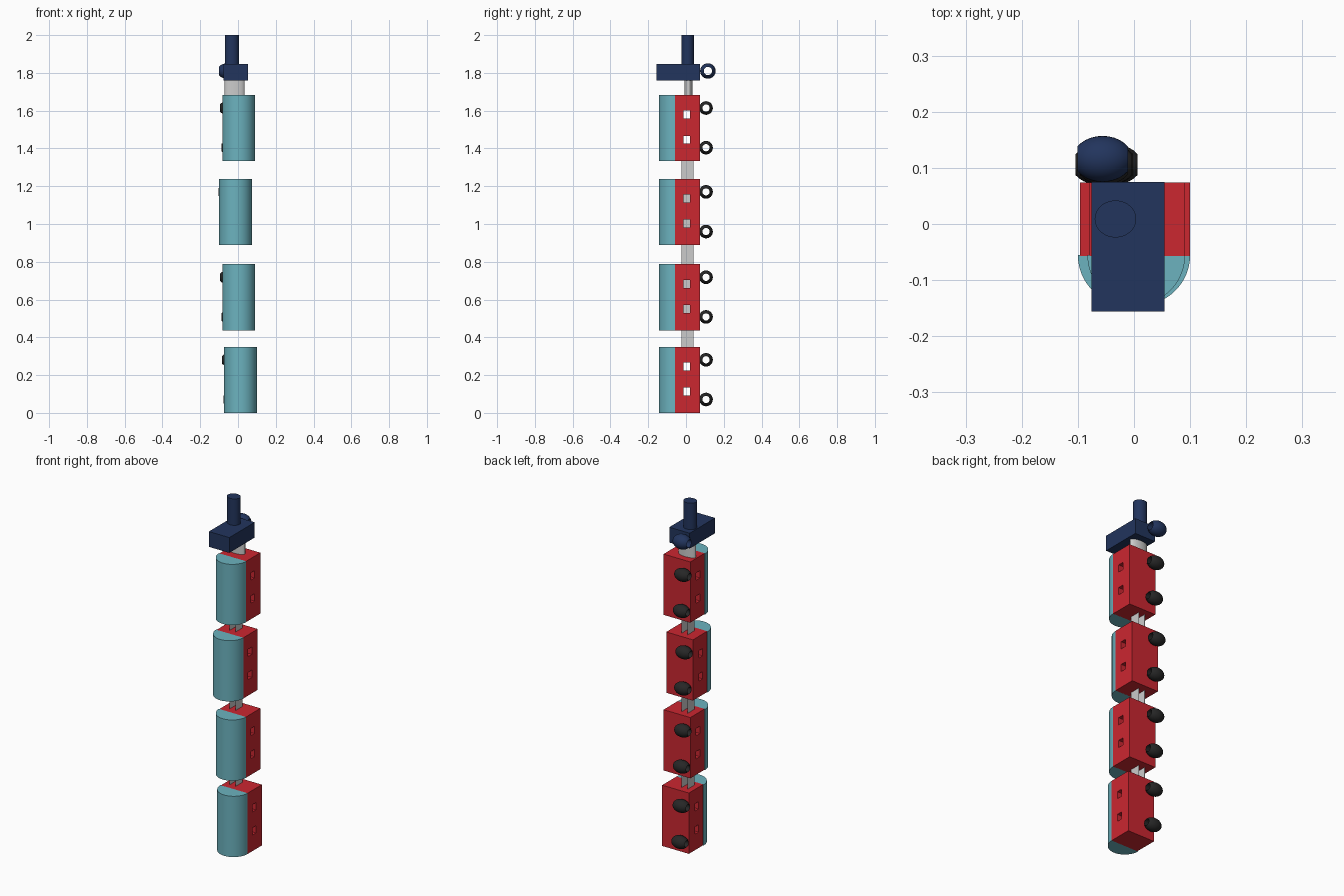
import bpy, bmesh, math

if "Cube" in bpy.data.objects:
    bpy.data.objects.remove(bpy.data.objects["Cube"])


def material(name, rgb):
    m = bpy.data.materials.new(name)
    m.diffuse_color = (*rgb, 1)
    m.use_nodes = True
    m.node_tree.nodes["Principled BSDF"].inputs["Base Color"].default_value = m.diffuse_color
    return m


RED = material("red", (0.60, 0.02, 0.03))
TEAL = material("teal", (0.15, 0.45, 0.52))
NAVY = material("navy", (0.016, 0.035, 0.11))
BLACK = material("black", (0.02, 0.02, 0.02))


def finish(name, bm, mat=None, smooth=False):
    bmesh.ops.recalc_face_normals(bm, faces=bm.faces)
    me = bpy.data.meshes.new(name)
    bm.to_mesh(me)
    bm.free()
    ob = bpy.data.objects.new(name, me)
    bpy.context.collection.objects.link(ob)
    if mat:
        me.materials.append(mat)
    if smooth:
        bpy.ops.object.select_all(action='DESELECT')
        ob.select_set(True)
        bpy.context.view_layer.objects.active = ob
        bpy.ops.object.shade_smooth_by_angle(angle=math.radians(35))
    return ob


def box(name, x, y, z, mat=None):
    bm = bmesh.new()
    bmesh.ops.create_cube(bm, size=1)
    for v in bm.verts:
        v.co = [a + (c + 0.5) * (b - a) for c, (a, b) in zip(v.co, (x, y, z))]
    return finish(name, bm, mat)


def column(name, cx, cy, rx, ry, z0, z1, mat=None, a0=0, a1=360, n=48):
    """Upright prism over an ellipse, or over part of one."""
    bm = bmesh.new()
    steps = n if a1 - a0 == 360 else n + 1
    angles = [math.radians(a0 + (a1 - a0) * i / n) for i in range(steps)]
    base = bm.faces.new([bm.verts.new((cx + rx * math.cos(a), cy + ry * math.sin(a), z0)) for a in angles])
    top = bmesh.ops.extrude_face_region(bm, geom=[base], use_keep_orig=True)
    bmesh.ops.translate(bm, vec=(0, 0, z1 - z0),
                        verts=[g for g in top["geom"] if isinstance(g, bmesh.types.BMVert)])
    return finish(name, bm, mat, True)


def bead(name, x, y, z, half, r, hole, mat, n=32, rings=10):
    """Round bead turned about the x axis, with a straight bore."""
    bm = bmesh.new()
    end = math.acos(hole / r)
    profile = []
    for i in range(rings + 1):
        a = -end + 2 * end * i / rings
        profile.append((half * math.sin(a) / math.sin(end), r * math.cos(a)))
    loops = [[bm.verts.new((x + px, y + pr * math.cos(t), z + pr * math.sin(t)))
              for t in (2 * math.pi * k / n for k in range(n))] for px, pr in profile]
    for i in range(len(loops)):
        a, b = loops[i], loops[(i + 1) % len(loops)]
        for k in range(n):
            bm.faces.new((a[k], a[(k + 1) % n], b[(k + 1) % n], b[k]))
    return finish(name, bm, mat, True)


def cut(ob, cutter):
    mod = ob.modifiers.new("cut", 'BOOLEAN')
    mod.operation = 'DIFFERENCE'
    mod.solver = 'EXACT'
    mod.object = cutter
    bpy.ops.object.select_all(action='DESELECT')
    ob.select_set(True)
    bpy.context.view_layer.objects.active = ob
    bpy.ops.object.modifier_apply(modifier=mod.name)
    bpy.data.objects.remove(cutter)


# Wagons: centre x, base z, wheel x
WAGONS = [(0.013, 0.0, -0.04), (0.004, 0.437, -0.05),
          (-0.013, 0.889, -0.058), (0.004, 1.333, -0.05)]
LENGTH, HALF = 0.35, 0.087

for i, (cx, z, wx) in enumerate(WAGONS, 1):
    body = box(f"wagon_body_{i}", (cx - HALF + 0.004, cx + HALF), (-0.057, 0.074), (z, z + LENGTH), RED)
    # window tunnels
    for wz in (0.113, 0.246):
        cut(body, box("window_cutter", (cx - 0.3, cx + 0.3), (-0.013, 0.02), (z + wz - 0.021, z + wz + 0.021)))
    # barrel roof on the front side
    column(f"wagon_roof_{i}", cx, -0.055, HALF, 0.089, z, z + LENGTH, TEAL, 180, 360)
    # wheels on the back side
    for k, (wz, dx) in enumerate(((0.071, 0.004), (0.281, -0.004)), 1):
        bead(f"wheel_{i}_{k}", wx + dx, 0.106, z + wz, 0.042, 0.036, 0.019, BLACK)

# Two thin coupling plates running through the wagons
for k, x in enumerate((-0.037, 0.0), 1):
    box(f"coupling_plate_{k}", (x - 0.0007, x + 0.0007), (-0.024, 0.04), (0.31, 1.38))

# Front engine
column("engine_coupling", -0.018, 0.013, 0.053, 0.022, 1.66, 1.78)
box("engine_body", (-0.076, 0.054), (-0.156, 0.075), (1.76, 1.848), NAVY)
column("engine_funnel", -0.033, 0.009, 0.037, 0.033, 1.84, 2.0, NAVY)
bead("engine_wheel", -0.056, 0.116, 1.81, 0.045, 0.041, 0.022, NAVY)
